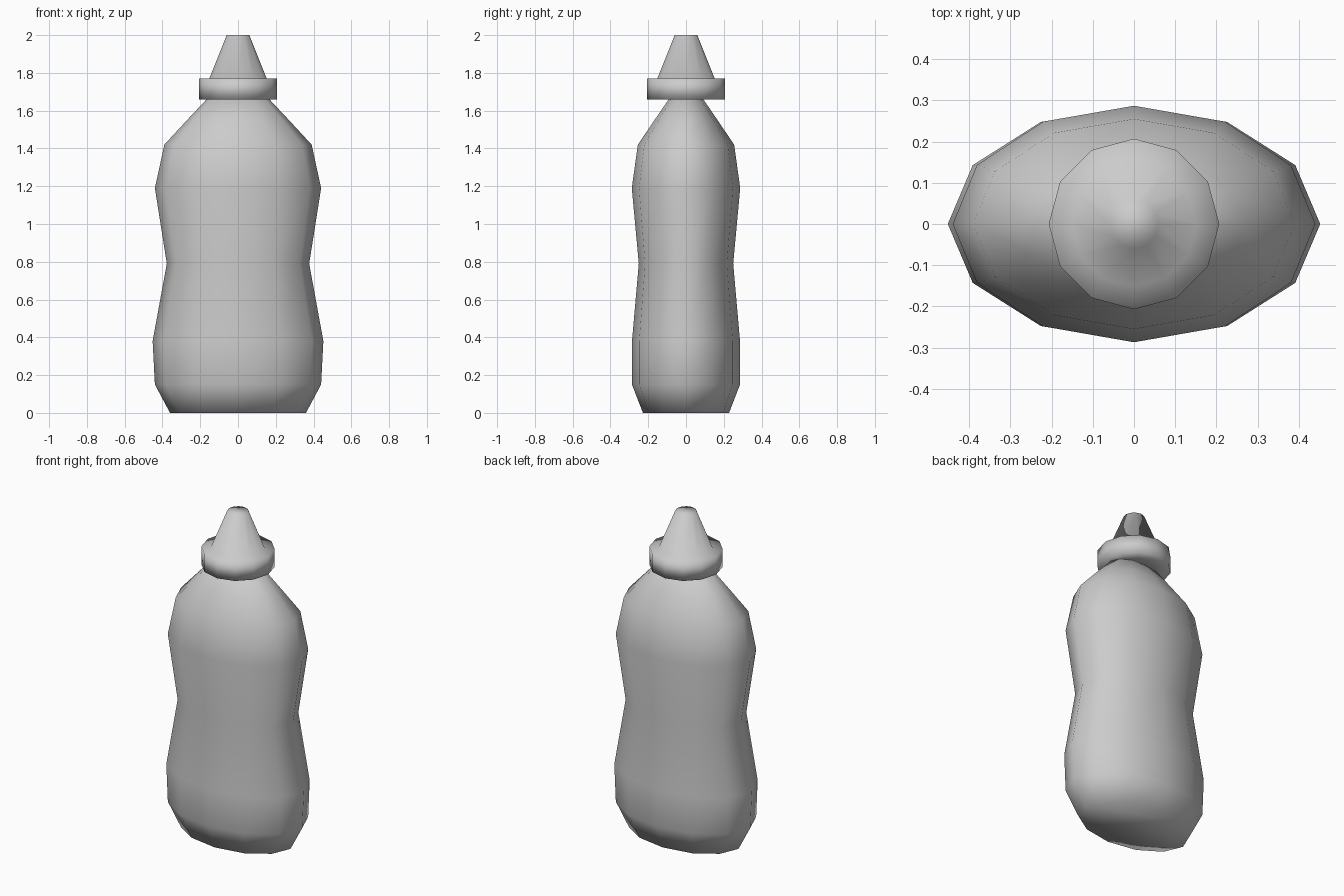
import bpy, bmesh, math

cube = bpy.data.objects.get("Cube")
if cube:
    bpy.data.objects.remove(cube, do_unlink=True)

SIDES = 12

grey = bpy.data.materials.new("plain grey")
grey.use_nodes = True
grey.diffuse_color = (0.6, 0.6, 0.6, 1)
grey.node_tree.nodes["Principled BSDF"].inputs["Base Color"].default_value = (0.6, 0.6, 0.6, 1)


def loft(name, profile):
    """Stack elliptical rings (z, half width, half depth) and cap both ends."""
    bm = bmesh.new()
    rings = []
    for z, a, b in profile:
        angles = [math.tau * i / SIDES for i in range(SIDES)]
        rings.append([bm.verts.new((a * math.cos(t), b * math.sin(t), z)) for t in angles])
    for low, high in zip(rings, rings[1:]):
        for i in range(SIDES):
            j = (i + 1) % SIDES
            bm.faces.new((low[i], low[j], high[j], high[i]))
    bm.faces.new(rings[0][::-1])
    bm.faces.new(rings[-1])
    for face in bm.faces:
        face.smooth = True
    mesh = bpy.data.meshes.new(name)
    bm.to_mesh(mesh)
    bm.free()
    mesh.materials.append(grey)
    obj = bpy.data.objects.new(name, mesh)
    bpy.context.collection.objects.link(obj)
    return obj


# Squeezable body: oval rings with a pinched waist and sloped shoulders
loft("bottle_body", [
    (0, 0.36, 0.228),
    (0.15, 0.44, 0.286),
    (0.38, 0.452, 0.286),
    (0.79, 0.377, 0.25),
    (1.19, 0.44, 0.287),
    (1.42, 0.39, 0.255),
    (1.55, 0.27, 0.167),
    (1.67, 0.157, 0.085),
])

# Screw cap with its tapered spout: round rings
loft("cap_and_spout", [(z, r, r) for z, r in (
    (1.66, 0.12),
    (1.66, 0.207),
    (1.77, 0.207),
    (1.77, 0.152),
    (2.0, 0.06),
)])
